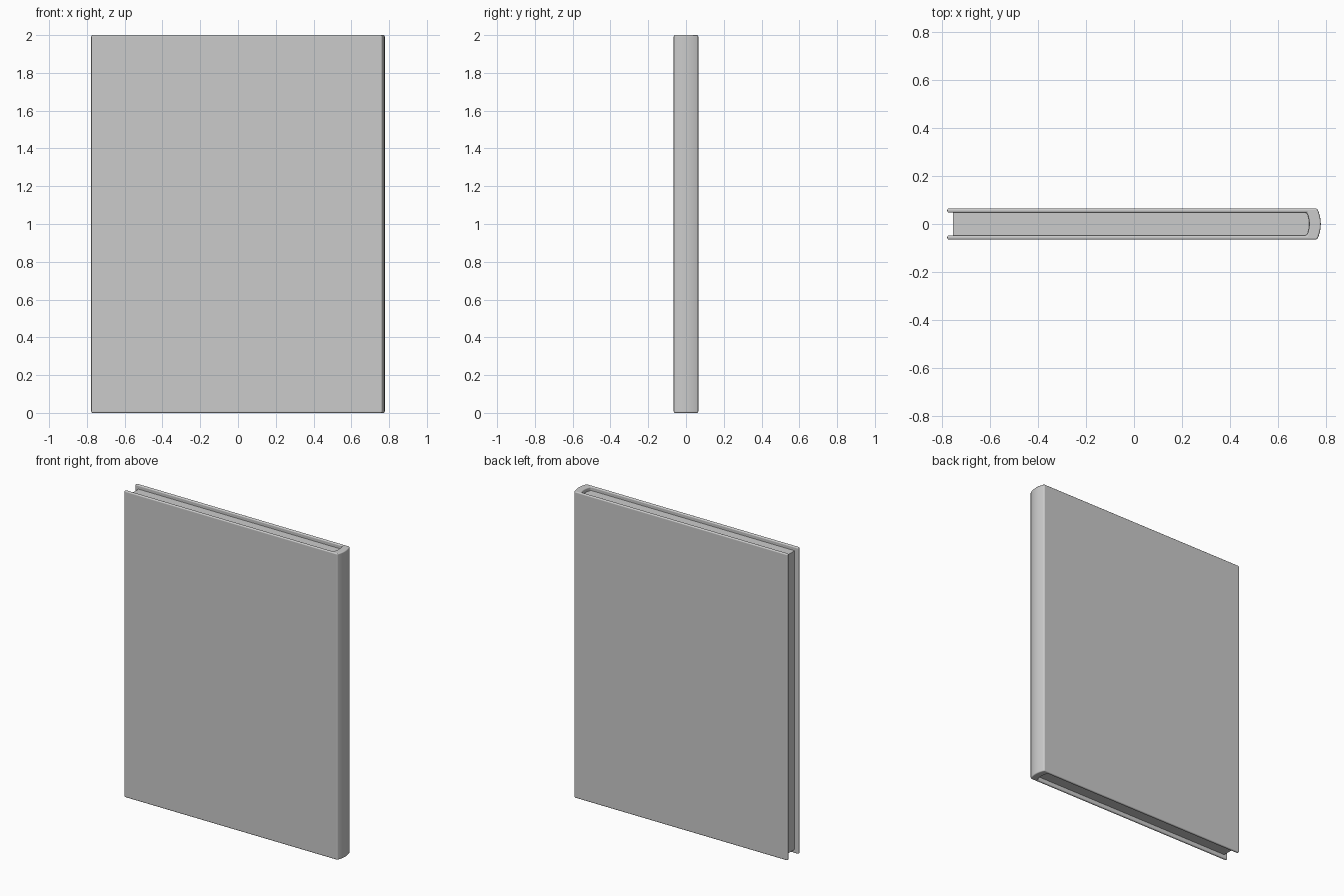
import bpy, bmesh

if "Cube" in bpy.data.objects:
    bpy.data.objects.remove(bpy.data.objects["Cube"])

HALF_Y = 0.065    # outer half thickness of the book
INNER_Y = 0.047   # inside face of the boards
FORE_X = -0.777   # free edge of the boards
INSET = 0.025     # how far the pages sit back from the cover edges


def arc(x_edge, half_y, bulge, steps=8):
    """Shallow curve in plan, bulging towards +x, from -y to +y."""
    pts = []
    for i in range(steps + 1):
        t = -1 + 2 * i / steps
        pts.append((x_edge + bulge * (1 - t * t), t * half_y))
    return pts


def extrude_plan(name, plan, z0, z1):
    """Extrude a closed plan outline from z0 up to z1."""
    bm = bmesh.new()
    face = bm.faces.new([bm.verts.new((x, y, z0)) for x, y in plan])
    ext = bmesh.ops.extrude_face_region(bm, geom=[face])
    verts = [v for v in ext["geom"] if isinstance(v, bmesh.types.BMVert)]
    bmesh.ops.translate(bm, verts=verts, vec=(0, 0, z1 - z0))
    bmesh.ops.recalc_face_normals(bm, faces=bm.faces)
    mesh = bpy.data.meshes.new(name)
    bm.to_mesh(mesh)
    bm.free()
    obj = bpy.data.objects.new(name, mesh)
    bpy.context.collection.objects.link(obj)
    return obj


# Cover: two boards joined by a thick, rounded spine
outer = [(FORE_X, -HALF_Y)] + arc(0.762, HALF_Y, 0.015) + [(FORE_X, HALF_Y)]
inner = [(FORE_X, -INNER_Y)] + arc(0.719, INNER_Y, 0.010) + [(FORE_X, INNER_Y)]
cover = extrude_plan("cover", outer + inner[::-1], 0, 2)
bevel = cover.modifiers.new("soft_edges", "BEVEL")
bevel.width = 0.007
bevel.segments = 3
bevel.limit_method = "ANGLE"
bevel.angle_limit = 0.6
bevel.harden_normals = True

# Page block, tucked slightly into the boards and spine
page_y = INNER_Y + 0.001
pages_plan = ([(FORE_X + INSET, -page_y)] + arc(0.720, page_y, 0.010)
              + [(FORE_X + INSET, page_y)])
pages = extrude_plan("page_block", pages_plan, INSET, 2 - INSET)

# Smooth curves, crisp edges
for obj in (cover, pages):
    bpy.ops.object.select_all(action="DESELECT")
    obj.select_set(True)
    bpy.context.view_layer.objects.active = obj
    bpy.ops.object.shade_smooth_by_angle(angle=0.6)
